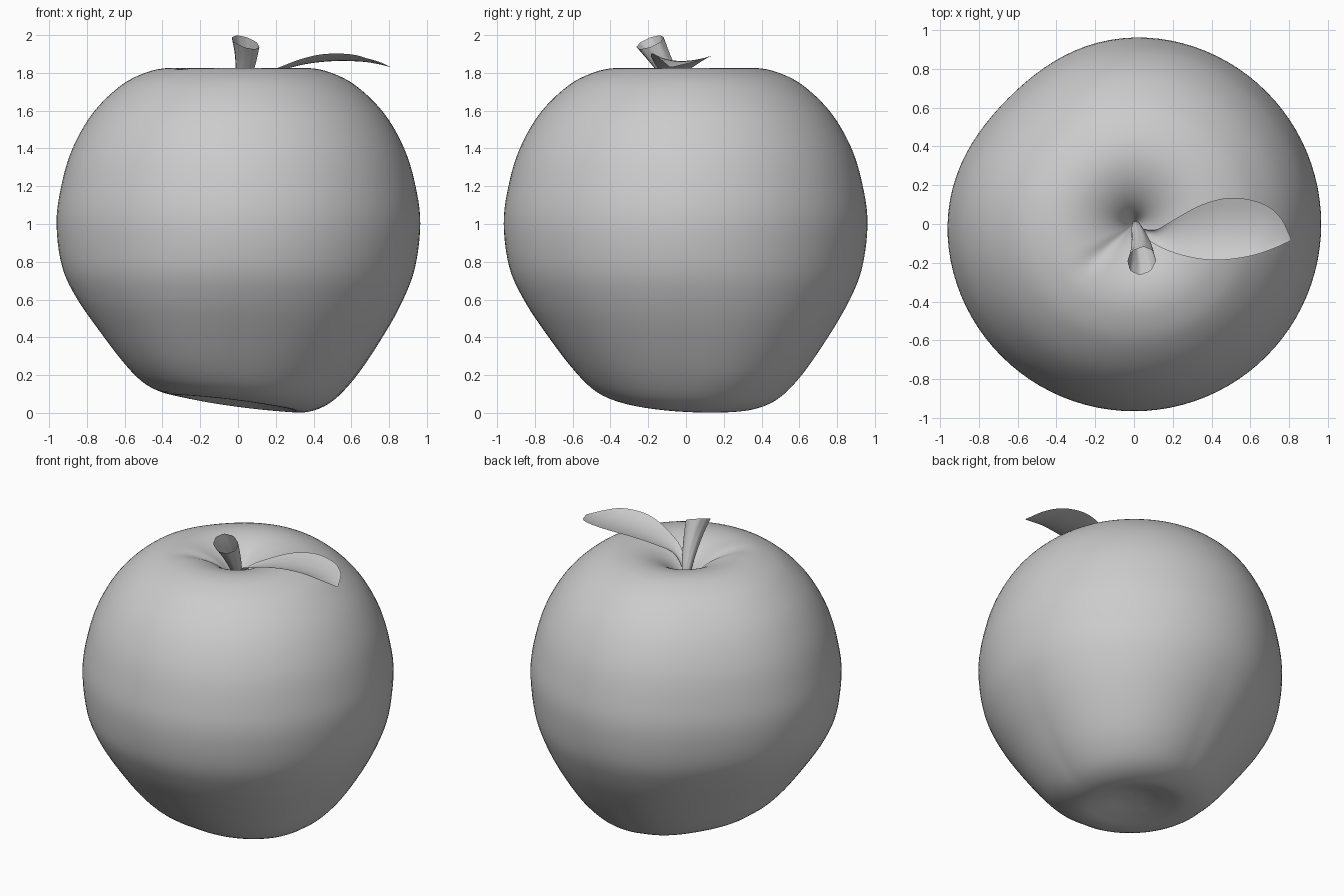
import bpy, bmesh, math
from mathutils import Vector

if "Cube" in bpy.data.objects:
    bpy.data.objects.remove(bpy.data.objects["Cube"])

grey = bpy.data.materials.new("soft grey")
grey.diffuse_color = (0.6, 0.6, 0.6, 1)
grey.use_nodes = True
grey.node_tree.nodes["Principled BSDF"].inputs["Base Color"].default_value = grey.diffuse_color


def smooth_path(pts, n):
    """Catmull-Rom samples through the given points, n per span."""
    p = [Vector(q) for q in pts]
    p = [2 * p[0] - p[1]] + p + [2 * p[-1] - p[-2]]
    out = []
    for i in range(1, len(p) - 2):
        a, b, c, d = p[i - 1:i + 3]
        for k in range(n):
            t = k / n
            out.append(0.5 * (2 * b + (c - a) * t + (2 * a - 5 * b + 4 * c - d) * t * t
                              + (3 * b - a - 3 * c + d) * t ** 3))
    return out + [p[-2]]


def loft(name, rows, closed, cap_start=False, cap_end=False, angle=60):
    """Skin rows of points into one smooth surface."""
    bm = bmesh.new()
    grid = [[bm.verts.new(v) for v in row] for row in rows]
    n = len(rows[0])
    for a, b in zip(grid, grid[1:]):
        for i in range(n if closed else n - 1):
            j = (i + 1) % n
            bm.faces.new((a[i], a[j], b[j], b[i]))
    if cap_start:
        bm.faces.new(grid[0][::-1])
    if cap_end:
        bm.faces.new(grid[-1])
    bmesh.ops.recalc_face_normals(bm, faces=bm.faces)
    me = bpy.data.meshes.new(name)
    bm.to_mesh(me)
    bm.free()
    me.materials.append(grey)
    ob = bpy.data.objects.new(name, me)
    bpy.context.collection.objects.link(ob)
    bpy.context.view_layer.objects.active = ob
    ob.select_set(True)
    bpy.ops.object.shade_smooth_by_angle(angle=math.radians(angle))
    ob.select_set(False)
    return ob


# Fruit: turned profile, with a tilted lobed base and a slightly flat back left
profile = smooth_path([
    (0.004, 0.065, 0), (0.10, 0.055, 0), (0.22, 0.02, 0), (0.34, 0.0, 0), (0.48, 0.05, 0),
    (0.61, 0.18, 0), (0.75, 0.38, 0), (0.86, 0.57, 0), (0.935, 0.76, 0), (0.965, 1.0, 0),
    (0.94, 1.2, 0), (0.88, 1.4, 0), (0.77, 1.59, 0), (0.62, 1.735, 0), (0.48, 1.805, 0),
    (0.36, 1.826, 0), (0.25, 1.81, 0), (0.15, 1.763, 0), (0.07, 1.69, 0), (0.004, 1.58, 0)], 5)
SEG = 96
rows = []
for r, z, _ in profile:
    row = []
    for i in range(SEG):
        a = 2 * math.pi * i / SEG
        w = min(1, max(0, (0.95 - z) / 0.8))
        w = w * w * (3 - 2 * w)
        tilt = w * (0.05 - 0.05 * math.cos(a - math.radians(22)) * min(1, r / 0.35))
        d = math.atan2(math.sin(a - 2.36), math.cos(a - 2.36))
        rr = r * (1 - 0.05 * math.exp(-(d / 0.5) ** 2))
        # fuller flank low on the diagonals
        rr += 0.045 * w * max(0, math.sin(2 * a)) * min(1, r / 0.6)
        # shallow crease running from the pit to the front left
        e = math.atan2(math.sin(a - 3.85), math.cos(a - 3.85))
        crease = 0.015 * math.exp(-(e / 0.16) ** 2 - ((r - 0.22) / 0.14) ** 2) if z > 1 else 0
        row.append((rr * math.cos(a), rr * math.sin(a), max(0, z + tilt - crease)))
    rows.append(row)
loft("apple_body", rows, True, True, True)

# Stem: open flaring tube leaning to the front, cut at a slant
path = smooth_path([(0.01, 0.0, 1.57), (0.015, -0.025, 1.68), (0.03, -0.08, 1.78),
                    (0.04, -0.14, 1.88), (0.04, -0.19, 1.962)], 5)
rows = []
for k, c in enumerate(path):
    t = k / (len(path) - 1)
    q = Vector((0.05 + 0.3 * t, -0.4, 1)).to_track_quat('Z', 'Y')
    rad = 0.018 + 0.057 * t ** 1.2
    ring = []
    for i in range(32):
        a = 2 * math.pi * i / 32
        rr = rad * (1 + 0.03 * math.cos(8 * a))
        ring.append(c + q @ Vector((rr * math.cos(a), rr * math.sin(a), 0)))
    rows.append(ring)
loft("stem", rows, True, True, False, 60)

# Leaf: arched strip with raised edges; points are back edge, midrib, front edge
back = smooth_path([(0.02, -0.02, 1.66), (0.11, -0.03, 1.768), (0.21, 0.025, 1.822),
                    (0.35, 0.10, 1.872), (0.50, 0.135, 1.89), (0.65, 0.11, 1.882),
                    (0.75, 0.04, 1.858), (0.81, -0.075, 1.83)], 5)
rib = smooth_path([(0.02, -0.03, 1.65), (0.11, -0.06, 1.756), (0.21, -0.06, 1.806),
                   (0.35, -0.05, 1.845), (0.50, -0.04, 1.862), (0.65, -0.04, 1.86),
                   (0.75, -0.06, 1.845), (0.81, -0.08, 1.83)], 5)
front = smooth_path([(0.02, -0.04, 1.66), (0.10, -0.10, 1.775), (0.21, -0.15, 1.826),
                     (0.34, -0.18, 1.875), (0.46, -0.185, 1.9), (0.60, -0.165, 1.898),
                     (0.71, -0.13, 1.868), (0.81, -0.085, 1.83)], 5)
rows = []
for b, m, f in zip(back, rib, front):
    ctrl = 2 * m - (b + f) / 2
    rows.append([b * (1 - s) ** 2 + ctrl * 2 * s * (1 - s) + f * s * s
                 for s in (i / 10 for i in range(11))])
loft("leaf", rows, False)
